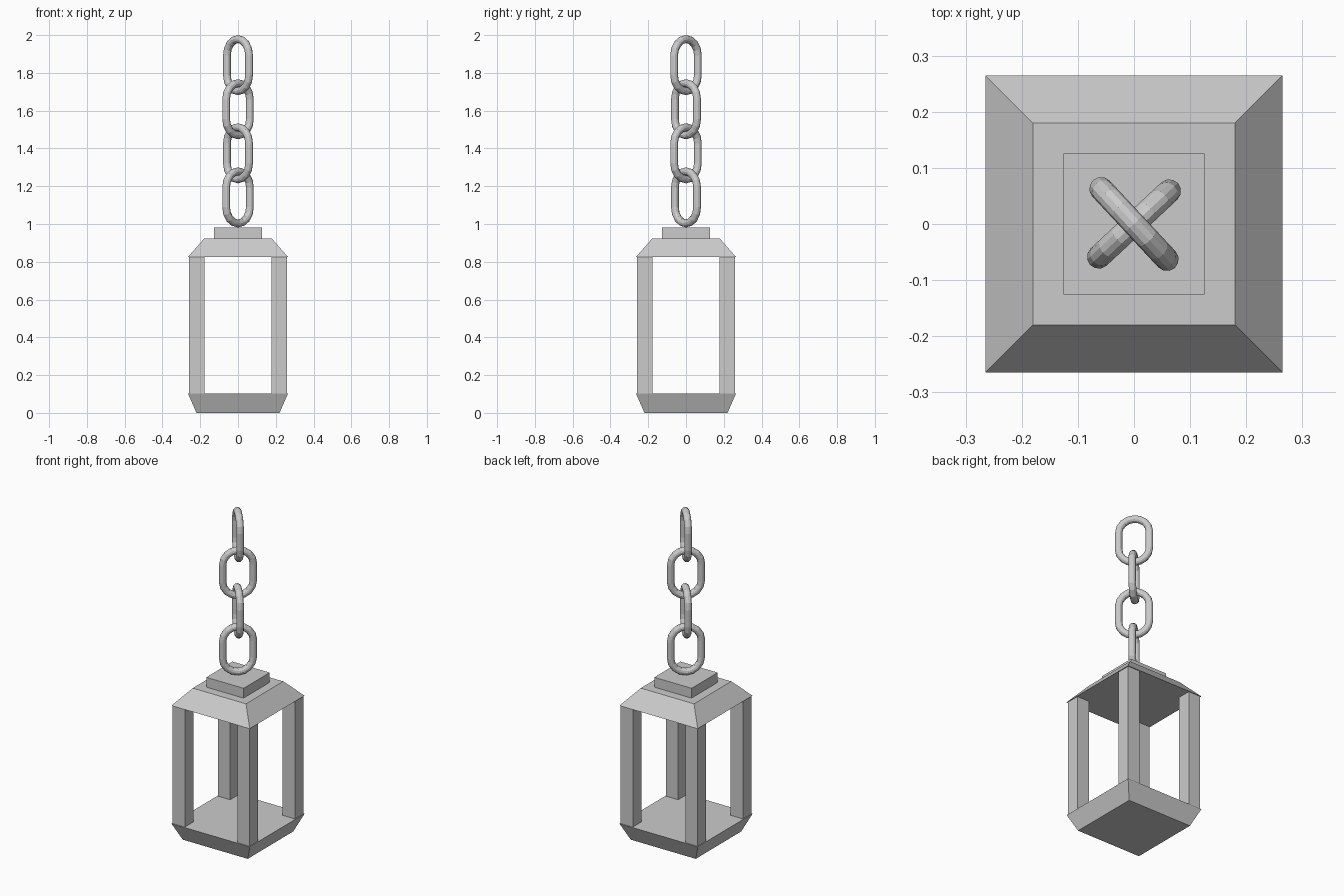
import bpy, bmesh
from math import sin, cos, pi, radians
from mathutils import Vector

if "Cube" in bpy.data.objects:
    bpy.data.objects.remove(bpy.data.objects["Cube"])


def make_object(name, bm):
    bmesh.ops.recalc_face_normals(bm, faces=bm.faces)
    mesh = bpy.data.meshes.new(name)
    bm.to_mesh(mesh)
    bm.free()
    obj = bpy.data.objects.new(name, mesh)
    bpy.context.collection.objects.link(obj)
    return obj


def loft(name, rings, closed=False):
    """Skin a list of point rings; closed joins last ring to first."""
    bm = bmesh.new()
    loops = [[bm.verts.new(p) for p in ring] for ring in rings]
    n = len(loops[0])
    pairs = list(zip(loops, loops[1:]))
    if closed:
        pairs.append((loops[-1], loops[0]))
    else:
        bm.faces.new(loops[0])
        bm.faces.new(loops[-1])
    for a, b in pairs:
        for i in range(n):
            j = (i + 1) % n
            bm.faces.new((a[i], a[j], b[j], b[i]))
    return make_object(name, bm)


def frustum(name, half_low, half_high, z0, z1, x=0, y=0):
    corners = ((-1, -1), (1, -1), (1, 1), (-1, 1))
    return loft(name, [[(x + sx * h, y + sy * h, z) for sx, sy in corners]
                       for h, z in ((half_low, z0), (half_high, z1))])


def chain_link(name, z, angle, radius=0.086, length=0.318, tube=0.021):
    """Oval link: two half circles joined by straight sides."""
    arc, sides = 8, 12
    straight = length / 2 - tube - radius
    across = Vector((cos(angle), sin(angle), 0))
    normal = Vector((-sin(angle), cos(angle), 0))
    up = Vector((0, 0, 1))
    rings = []
    for half, shift in ((0, straight), (pi, -straight)):
        for i in range(arc + 1):
            t = half + pi * i / arc
            out = across * cos(t) + up * sin(t)
            centre = out * radius + up * (z + shift)
            rings.append([centre + tube * (out * cos(a) + normal * sin(a))
                          for a in (2 * pi * k / sides for k in range(sides))])
    obj = loft(name, rings, closed=True)
    return obj


# Lantern body
frustum("base", 0.22, 0.265, 0, 0.103)
frustum("roof", 0.265, 0.18, 0.825, 0.922)
frustum("cap", 0.126, 0.126, 0.922, 0.982)

# Corner posts
for sx in (-1, 1):
    for sy in (-1, 1):
        frustum("corner_post", 0.041, 0.041, 0.103, 0.825, sx * 0.219, sy * 0.219)

# Chain of alternating links
for i in range(4):
    chain_link("chain_link", 1.141 + i * 0.2333, radians(-47 if i % 2 else 43))
